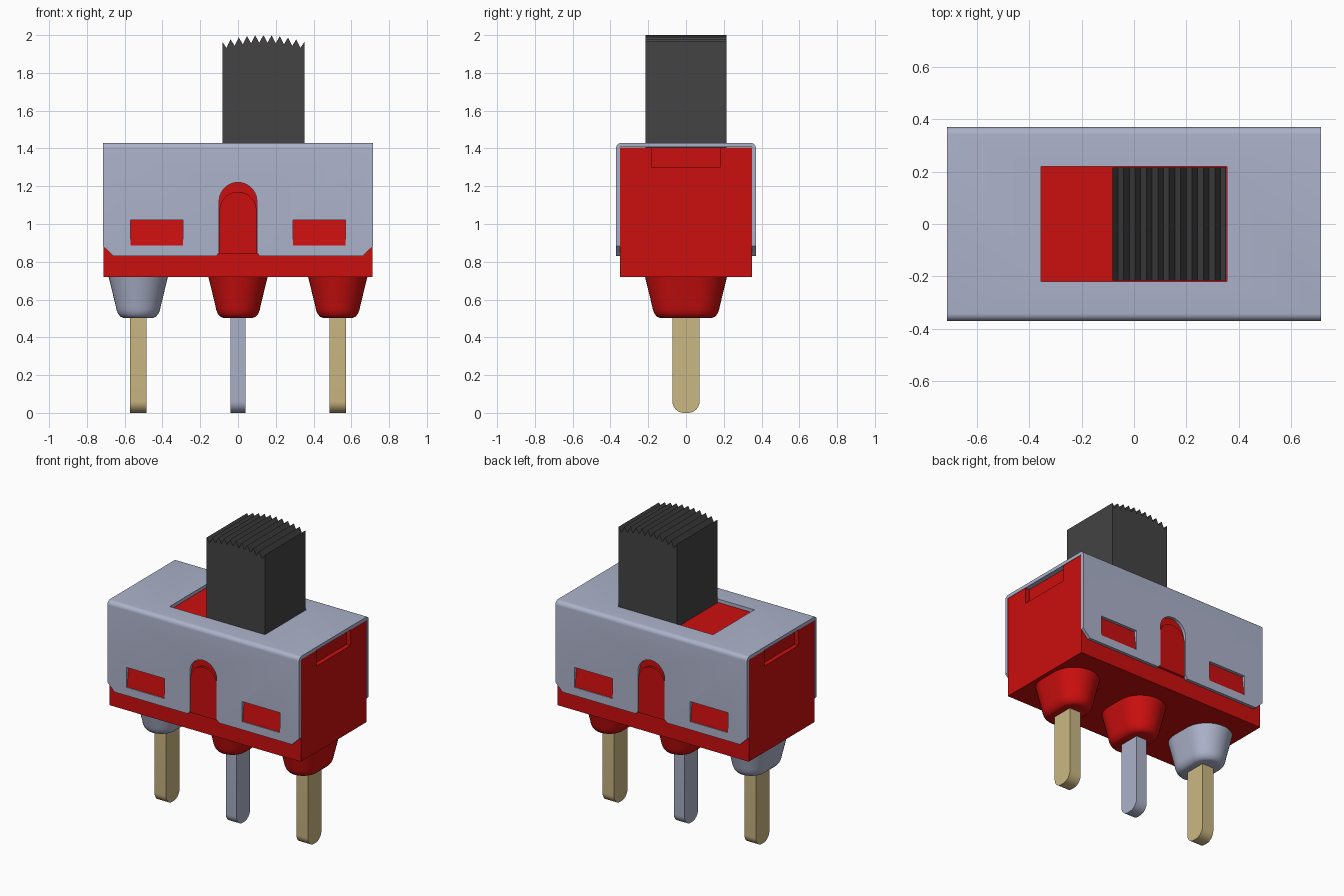
import bpy, bmesh, math
from mathutils import Vector

if "Cube" in bpy.data.objects:
    bpy.data.objects.remove(bpy.data.objects["Cube"], do_unlink=True)


def material(name, rgb, metallic=0.0):
    m = bpy.data.materials.new(name)
    m.use_nodes = True
    m.diffuse_color = (*rgb, 1)
    bsdf = m.node_tree.nodes["Principled BSDF"]
    bsdf.inputs["Base Color"].default_value = (*rgb, 1)
    bsdf.inputs["Roughness"].default_value = 0.5
    return m


RED = material("red plastic", (0.60, 0.0045, 0.0045))
STEEL = material("blue grey steel", (0.41, 0.445, 0.59))
GOLD = material("pale gold", (0.60, 0.475, 0.225))
BLACK = material("charcoal plastic", (0.056, 0.056, 0.056))


def finish(name, bm, mat, smooth=False):
    bmesh.ops.recalc_face_normals(bm, faces=bm.faces)
    me = bpy.data.meshes.new(name)
    bm.to_mesh(me)
    bm.free()
    ob = bpy.data.objects.new(name, me)
    bpy.context.collection.objects.link(ob)
    if mat:
        me.materials.append(mat)
    if smooth:
        smooth_shade(ob)
    return ob


def activate(ob):
    bpy.ops.object.select_all(action='DESELECT')
    ob.select_set(True)
    bpy.context.view_layer.objects.active = ob


def smooth_shade(ob):
    activate(ob)
    bpy.ops.object.shade_smooth_by_angle(angle=math.radians(35))


def prism(name, pts, axis, a, b, mat=None, smooth=False):
    """Extrude a 2D outline along an axis from a to b."""
    place = {'x': lambda u, v, t: (t, u, v),
             'y': lambda u, v, t: (u, t, v),
             'z': lambda u, v, t: (u, v, t)}[axis]
    bm = bmesh.new()
    face = bm.faces.new([bm.verts.new(place(u, v, a)) for u, v in pts])
    new = bmesh.ops.extrude_face_region(bm, geom=[face])["geom"]
    shift = Vector(place(0, 0, b - a))
    bmesh.ops.translate(bm, vec=shift,
                        verts=[g for g in new if isinstance(g, bmesh.types.BMVert)])
    return finish(name, bm, mat, smooth)


def rect(u0, u1, v0, v1):
    return [(u0, v0), (u1, v0), (u1, v1), (u0, v1)]


def arc(cu, cv, r, a0, a1, n):
    return [(cu + r * math.cos(math.radians(a0 + (a1 - a0) * i / n)),
             cv + r * math.sin(math.radians(a0 + (a1 - a0) * i / n)))
            for i in range(n + 1)]


def cut(ob, cutters):
    for c in cutters:
        c.hide_render = True
        mod = ob.modifiers.new("cut", 'BOOLEAN')
        mod.operation = 'DIFFERENCE'
        mod.solver = 'EXACT'
        mod.object = c
        activate(ob)
        bpy.ops.object.modifier_apply(modifier=mod.name)
        bpy.data.objects.remove(c, do_unlink=True)


# Red housing with a shallow notch at each end
W = 0.712
body = prism("housing", rect(-0.349, 0.349, 0.72, 1.406), 'x', -W, W, RED)
cut(body, [prism("notch_cutter", rect(-0.18, 0.18, 1.30, 1.5), 'x',
                 s * (W - 0.03), s * (W + 0.1)) for s in (-1, 1)])

# Bent steel cover: an upside-down channel with rounded folds
outer = arc(0.342, 1.402, 0.028, 0, 90, 6) + arc(-0.342, 1.402, 0.028, 90, 180, 6)
profile = ([(0.37, 0.83)] + outer +
           [(-0.37, 0.83), (-0.35, 0.83), (-0.35, 1.407), (0.35, 1.407), (0.35, 0.83)])
cover = prism("cover", profile, 'x', -W - 0.002, W + 0.002, STEEL)
arch = ([(-0.1, 0.85), (-0.115, 0.83), (-0.115, 0.78), (0.115, 0.78),
         (0.115, 0.83), (0.1, 0.85)] + arc(0, 1.12, 0.1, 0, 180, 20))
cutters = [prism("arch_cutter", arch, 'y', -0.6, 0.6),
           prism("slot_cutter", rect(-0.355, 0.355, -0.22, 0.22), 'z', 1.3, 1.6)]
for s in (-1, 1):
    cutters.append(prism("window_cutter", rect(s * 0.29, s * 0.57, 0.885, 1.02),
                         'y', -0.6, 0.6))
    cutters.append(prism("corner_cutter",
                         [(s * 0.64, 0.81), (s * 0.74, 0.81), (s * 0.74, 0.908)],
                         'y', -0.6, 0.6))
cut(cover, cutters)
smooth_shade(cover)

# Arched bosses and latch wedges showing through the cover, front and back
boss = [(-0.098, 0.84), (0.098, 0.84)] + arc(0, 1.072, 0.098, 0, 180, 20)
for s, side in ((-1, "front"), (1, "back")):
    prism(f"{side}_boss", boss, 'y', s * 0.34, s * 0.364, RED, True)
    for k, end in ((-1, "right"), (1, "left")):
        prism(f"{side}_{end}_latch",
              [(s * 0.34, 0.886), (s * 0.366, 0.886), (s * 0.350, 1.019), (s * 0.34, 1.019)],
              'x', k * 0.291, k * 0.569, RED)

# Slider with a ridged, slightly domed top
x0, x1, ridges = -0.083, 0.352, 10
top = []
for i in range(2 * ridges + 1):
    t = i / (2 * ridges)
    z = 2.0 - 0.035 * (2 * t - 1) ** 2 - (0.04 if i % 2 else 0)
    top.append((x1 + (x0 - x1) * t, z))
prism("slider", [(x0, 1.40), (x1, 1.40)] + top, 'y', -0.215, 0.215, BLACK)


def boot(name, x, mat):
    """Tapered oval boot lofted from rounded rings of shrinking radius."""
    rings = [(0.158, 0.725), (0.119, 0.565), (0.115, 0.545), (0.107, 0.525),
             (0.094, 0.509), (0.078, 0.503)]
    bm = bmesh.new()
    loops = []
    for r, z in rings:
        outline = arc(0, 0.06, r, 0, 180, 20) + arc(0, -0.06, r, 180, 360, 20)
        loops.append([bm.verts.new((x + u, v, z)) for u, v in outline])
    n = len(loops[0])
    for a, b in zip(loops, loops[1:]):
        for i in range(n):
            bm.faces.new((a[i], a[(i + 1) % n], b[(i + 1) % n], b[i]))
    bm.faces.new(loops[0])
    bm.faces.new(loops[-1])
    finish(name, bm, mat, True)


# Three boots and their rounded blade terminals
blade = ([(0.072, 0.53), (-0.072, 0.53)] + arc(-0.01, 0.062, 0.062, 180, 270, 8) +
         arc(0.01, 0.062, 0.062, 270, 360, 8))
for label, x, boot_mat, pin_mat, h in (("right", -0.528, STEEL, GOLD, 0.043),
                                       ("middle", 0.0, RED, STEEL, 0.04),
                                       ("left", 0.528, RED, GOLD, 0.043)):
    boot(f"{label}_boot", x, boot_mat)
    prism(f"{label}_terminal", blade, 'x', x - h, x + h, pin_mat, True)
